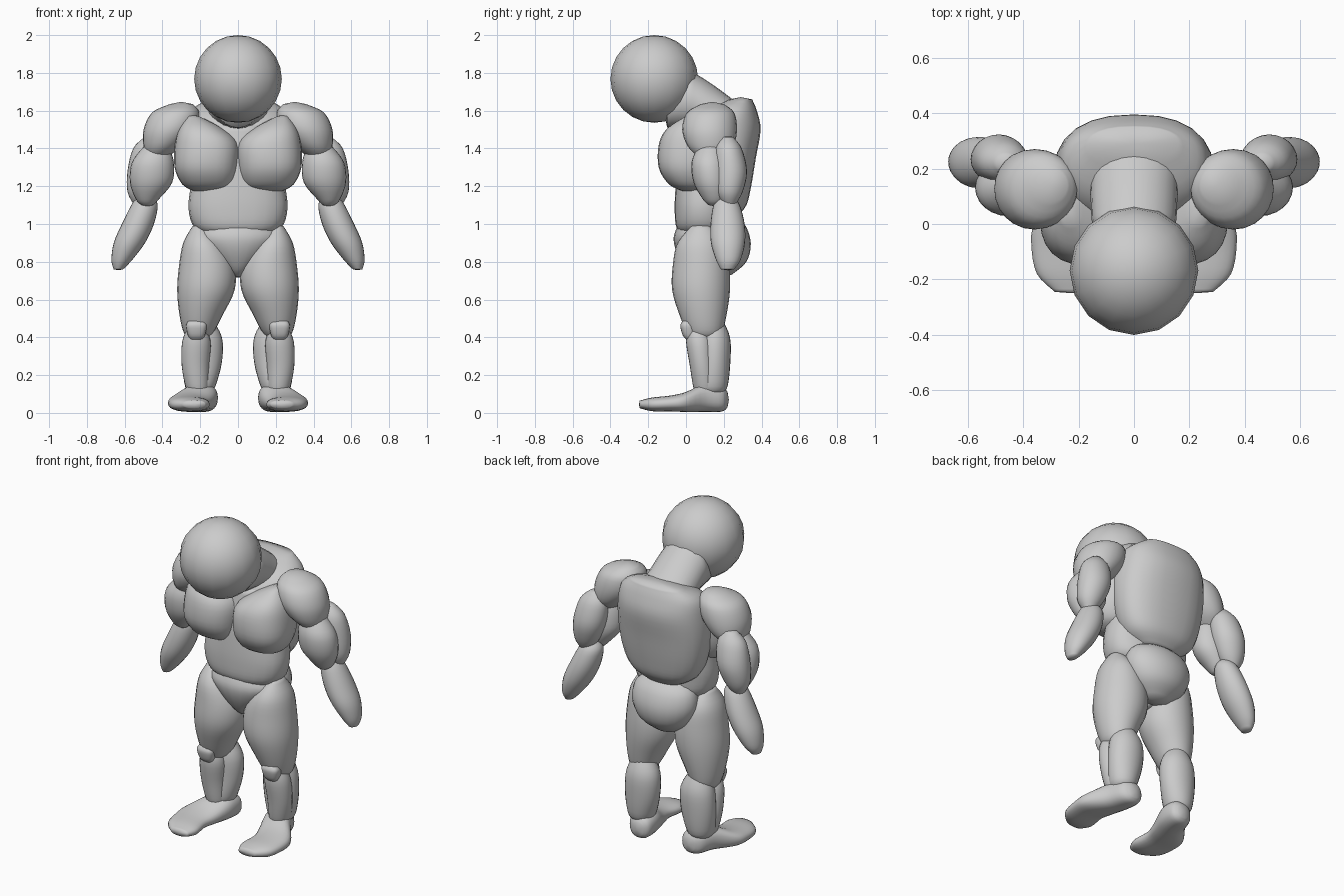
import bpy, bmesh, math

SIDES, STEPS = 24, 4

def spline(a, b, c, d, t):
    return 0.5 * (2*b + (c-a)*t + (2*a-5*b+4*c-d)*t*t + (3*b-a-3*c+d)*t**3)

def smooth_rings(rings):
    """Insert smoothly interpolated sections between the given ones."""
    out, n = [], len(rings)
    for i in range(n - 1):
        q = [rings[max(i-1, 0)], rings[i], rings[i+1], rings[min(i+2, n-1)]]
        for s in range(STEPS):
            out.append([spline(*v, s / STEPS) for v in zip(*q)])
    return out + [list(rings[-1])]

def loft(name, rings, axis='z', power=1.0, mirror=False):
    """Skin elliptical sections (x, y, z, radius_x, radius_other), with domed ends."""
    bm = bmesh.new()
    loops = []
    secs = smooth_rings(rings)
    for x, y, z, rx, ro in secs:
        loop = []
        for k in range(SIDES):
            a = 2 * math.pi * k / SIDES
            c, s = math.cos(a), math.sin(a)
            u = math.copysign(abs(c) ** power, c) * rx
            v = math.copysign(abs(s) ** power, s) * ro
            co = (x+u, y+v, z) if axis == 'z' else (x+u, y, z+v)
            loop.append(bm.verts.new(co))
        loops.append(loop)
    for a, b in zip(loops, loops[1:]):
        for k in range(SIDES):
            j = (k + 1) % SIDES
            bm.faces.new((a[k], a[j], b[j], b[k]))
    # domed end fans
    i = 2 if axis == 'z' else 1
    for loop, sec, inner in ((loops[0], secs[0], secs[-1]), (loops[-1], secs[-1], secs[0])):
        tip = list(sec[:3])
        tip[i] += math.copysign(0.2 * min(sec[3:]), sec[i] - inner[i])
        t = bm.verts.new(tip)
        for k in range(SIDES):
            bm.faces.new((loop[k], loop[(k+1) % SIDES], t))
    bmesh.ops.recalc_face_normals(bm, faces=bm.faces)
    for f in bm.faces:
        f.smooth = True
    me = bpy.data.meshes.new(name)
    bm.to_mesh(me)
    bm.free()
    ob = bpy.data.objects.new(name, me)
    bpy.context.collection.objects.link(ob)
    if mirror:
        ob.modifiers.new("Mirror", 'MIRROR').use_mirror_merge = False
    return ob

def pair(name, rings, **kw):
    return loft(name, rings, mirror=True, **kw)

# head
bpy.ops.mesh.primitive_uv_sphere_add(segments=16, ring_count=12, radius=0.232,
                                     location=(0, -0.168, 1.768))
bpy.context.object.name = "head"
bpy.ops.object.shade_smooth()

# neck, leaning forward
loft("neck", [(0, -.10, 1.64, .12, .13), (0, 0, 1.66, .15, .155), (0, .06, 1.64, .155, .15),
              (0, .16, 1.57, .16, .155), (0, .26, 1.5, .17, .15)], axis='y')

# torso
loft("upper_back", [(0, .29, 1.66, .16, .06), (0, .23, 1.6, .25, .145), (0, .2, 1.5, .28, .195),
                    (0, .2, 1.35, .285, .17), (0, .2, 1.2, .26, .145), (0, .2, 1.1, .21, .12),
                    (0, .2, 1.04, .12, .07)], power=.85)
loft("abdomen", [(0, .12, 1.52, .16, .13), (0, .11, 1.35, .22, .15), (0, .1, 1.2, .25, .155),
                 (0, .09, 1.08, .262, .15), (0, .09, .98, .23, .14), (0, .09, .93, .14, .09)],
     power=.85)
pair("chest_muscle", [(.235, .05, 1.57, .03, .05), (.2, .04, 1.51, .11, .135),
                      (.168, .03, 1.43, .165, .172), (.168, .02, 1.3, .168, .165),
                      (.16, .03, 1.21, .135, .12), (.155, .04, 1.175, .08, .06)], power=.85)
loft("pelvis", [(0, .09, 1.0, .19, .13), (0, .09, .93, .23, .155), (0, .09, .85, .17, .14),
                (0, .09, .76, .07, .09), (0, .09, .72, .02, .04)])
loft("buttocks", [(0, .18, 1.06, .1, .06), (0, .195, 1.0, .185, .115), (0, .2, .9, .205, .143),
                  (0, .2, .8, .16, .12), (0, .19, .73, .07, .05)])

# arms
pair("shoulder", [(.3, .14, 1.635, .06, .06), (.33, .13, 1.59, .125, .125),
                  (.36, .125, 1.5, .14, .145), (.4, .13, 1.41, .1, .12),
                  (.43, .13, 1.35, .05, .06)])
pair("biceps", [(.43, .13, 1.42, .06, .06), (.45, .125, 1.33, .11, .095),
                (.46, .135, 1.22, .112, .095), (.48, .15, 1.13, .06, .06),
                (.48, .15, 1.1, .03, .03)])
pair("triceps", [(.46, .22, 1.46, .035, .03), (.47, .225, 1.4, .085, .07),
                 (.488, .235, 1.28, .097, .088), (.51, .23, 1.17, .075, .07),
                 (.52, .23, 1.1, .03, .03)])
pair("forearm", [(.49, .21, 1.15, .04, .04), (.495, .215, 1.1, .07, .07),
                 (.53, .22, 1.0, .085, .09), (.575, .222, .9, .083, .09),
                 (.615, .224, .81, .055, .065), (.633, .22, .76, .025, .035)])

# legs
pair("thigh", [(.21, .08, .99, .03, .05), (.185, .08, .9, .105, .125), (.165, .08, .78, .147, .15),
               (.17, .08, .65, .152, .153), (.195, .09, .52, .115, .125),
               (.21, .1, .42, .075, .09), (.215, .1, .39, .03, .05)])
pair("knee", [(.22, .01, .485, .045, .03), (.22, .01, .46, .055, .04),
              (.22, .02, .41, .045, .037), (.22, .03, .385, .03, .025)], power=.7)
pair("calf", [(.19, .14, .5, .05, .05), (.185, .15, .4, .1, .083), (.19, .15, .27, .105, .085),
              (.2, .14, .14, .08, .08), (.2, .14, .1, .05, .05)])
pair("shin", [(.22, .06, .46, .04, .05), (.22, .07, .38, .075, .07), (.225, .085, .25, .073, .065),
              (.215, .1, .13, .06, .06), (.21, .1, .09, .04, .04)])
pair("foot", [(.175, .22, .07, .035, .04), (.18, .19, .075, .07, .068), (.2, .1, .08, .09, .075),
              (.25, .0, .058, .11, .053), (.265, -.08, .05, .105, .042),
              (.25, -.18, .045, .1, .036), (.23, -.245, .045, .055, .02)], axis='y', power=.85)
